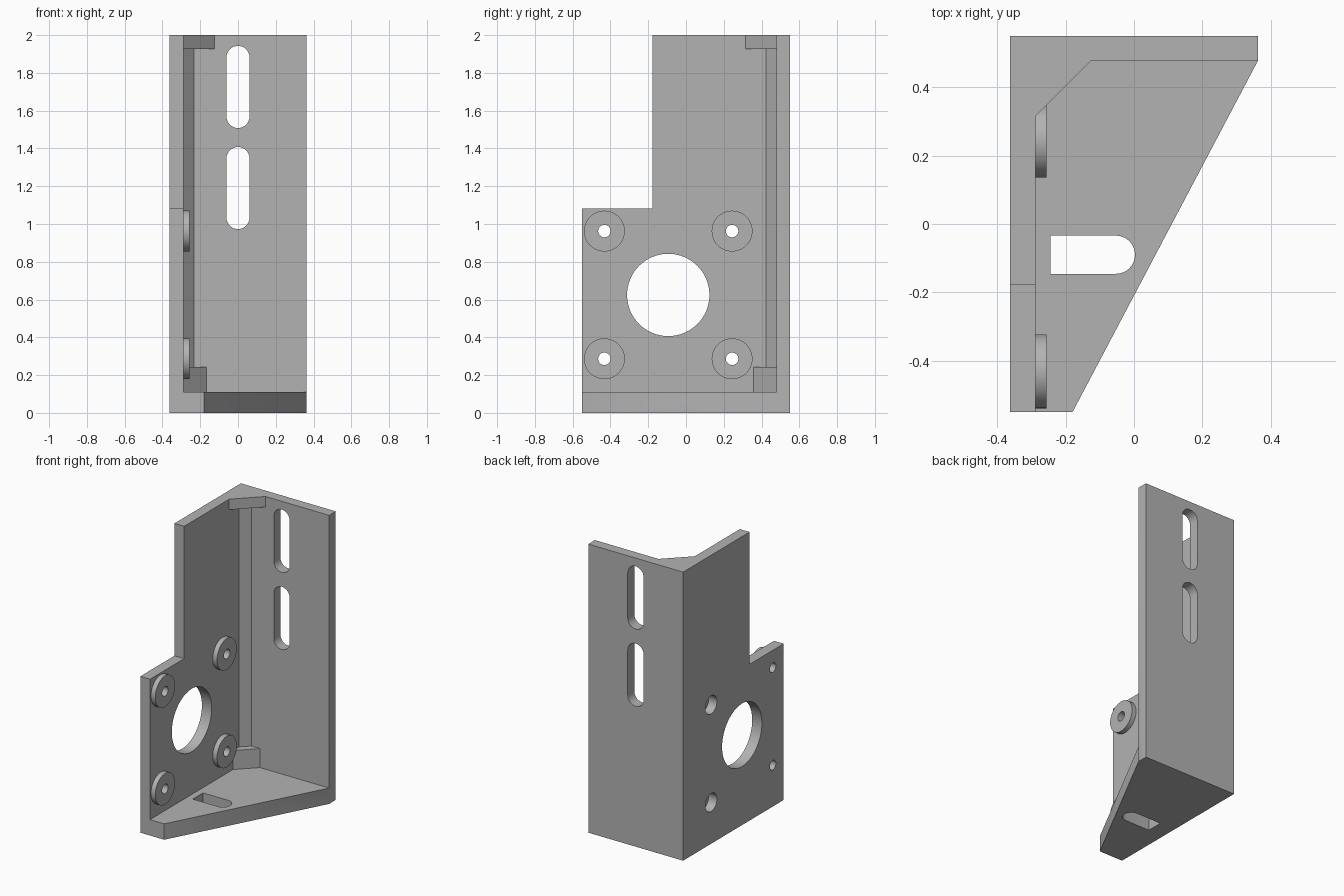
import bpy, bmesh, math
from mathutils import Vector

cube = bpy.data.objects.get("Cube")
if cube:
    bpy.data.objects.remove(cube, do_unlink=True)

# Single plain metal colour
metal = bpy.data.materials.new("plain grey metal")
metal.use_nodes = True
GREY = (0.45, 0.45, 0.45, 1)
metal.diffuse_color = GREY
metal.node_tree.nodes["Principled BSDF"].inputs["Base Color"].default_value = GREY

# Overall dimensions
W, D, H = 0.3635, 0.551, 2.0
IX, IY = -0.289, 0.479          # inner faces of the side and back plates
FLOOR = 0.11


def prism(name, outline, axis, lo, hi):
    """Extrude a 2D outline along an axis (0 = x, 1 = y, 2 = z)."""
    def place(p, t):
        c = list(p)
        c.insert(axis, t)
        return Vector(c)
    bm = bmesh.new()
    face = bm.faces.new([bm.verts.new(place(p, lo)) for p in outline])
    ext = bmesh.ops.extrude_face_region(bm, geom=[face])
    step = place((0, 0), hi - lo)
    bmesh.ops.translate(bm, vec=step, verts=[v for v in ext["geom"] if isinstance(v, bmesh.types.BMVert)])
    bmesh.ops.recalc_face_normals(bm, faces=bm.faces)
    mesh = bpy.data.meshes.new(name)
    bm.to_mesh(mesh)
    bm.free()
    mesh.materials.append(metal)
    obj = bpy.data.objects.new(name, mesh)
    bpy.context.collection.objects.link(obj)
    return obj


def arc(cx, cy, r, start=0, sweep=360, n=48):
    count = n if sweep == 360 else n + 1
    angles = [math.radians(start + sweep * i / n) for i in range(count)]
    return [(cx + r * math.cos(a), cy + r * math.sin(a)) for a in angles]


def rect(a0, b0, a1, b1):
    return [(a0, b0), (a1, b0), (a1, b1), (a0, b1)]


def combine(obj, tool, operation):
    """Apply a boolean and discard the helper."""
    mod = obj.modifiers.new("combine", "BOOLEAN")
    mod.operation, mod.solver, mod.object = operation, "EXACT", tool
    bpy.context.view_layer.objects.active = obj
    bpy.ops.object.modifier_apply(modifier=mod.name)
    bpy.data.objects.remove(tool, do_unlink=True)


def smooth(obj):
    bpy.ops.object.select_all(action="DESELECT")
    obj.select_set(True)
    bpy.context.view_layer.objects.active = obj
    bpy.ops.object.shade_smooth_by_angle(angle=math.radians(30))


def corner(name, leg, lo, hi):
    """Triangular fill in the inside corner, buried slightly in both plates."""
    e = 0.03
    outline = [(IX - e, IY + e), (IX - e, IY - leg), (IX, IY - leg),
               (IX + leg, IY), (IX + leg, IY + e)]
    return prism(name, outline, 2, lo, hi)


# Side plate with its stepped top
bracket = prism("bracket_body", [(-D, 0), (D, 0), (D, H), (-0.177, H),
                                 (-0.177, 1.083), (-D, 1.083)], 0, -W, IX)

# Back plate, sloping base, corner strip and gussets
parts = [
    prism("back_plate", rect(-W, IY, W, D), 2, 0, H),
    prism("base_plate", [(-W, -D), (-0.18, -D), (W, IY), (W, D), (-W, D)], 2, 0, FLOOR),
    corner("corner_strip", 0.056, 0.05, H - 0.03),
    corner("top_gusset", 0.164, 1.927, H),
    corner("bottom_gusset", 0.122, 0.05, 0.242),
]
for part in parts:
    combine(bracket, part, "UNION")

# Clean up coplanar seams left by joining
bm = bmesh.new()
bm.from_mesh(bracket.data)
bmesh.ops.remove_doubles(bm, verts=bm.verts, dist=0.0002)
bmesh.ops.dissolve_limit(bm, angle_limit=0.01, verts=bm.verts, edges=bm.edges)
bm.to_mesh(bracket.data)
bm.free()

# Two adjustment slots in the back plate
R = 0.061
for low, high in ((0.973, 1.408), (1.508, 1.943)):
    outline = arc(0, high - R, R, 0, 180, 16) + arc(0, low + R, R, 180, 180, 16)
    combine(bracket, prism("slot_cutter", outline, 1, 0.4, 0.7), "DIFFERENCE")

# Base slot, square at one end and round at the other
outline = arc(-0.053, -0.09, 0.056, -90, 180, 16) + [(-0.245, -0.034), (-0.245, -0.146)]
combine(bracket, prism("base_slot_cutter", outline, 2, -0.1, 0.2), "DIFFERENCE")

# Large central opening in the side plate
CY, CZ, PITCH = -0.094, 0.6245, 0.338
combine(bracket, prism("opening_cutter", arc(CY, CZ, 0.218, n=64), 0, -0.5, -0.2), "DIFFERENCE")

# Mounting holes with raised bosses; the rear pair is counterbored outside
for side, sy in (("front", -1), ("rear", 1)):
    for level, sz in (("lower", -1), ("upper", 1)):
        y, z = CY + sy * PITCH, CZ + sz * PITCH
        boss = prism(f"{side}_{level}_boss", arc(y, z, 0.108), 0, IX, -0.256)
        for target in (bracket, boss):
            hole = prism("hole_cutter", arc(y, z, 0.033, n=32), 0, -0.5, -0.2)
            combine(target, hole, "DIFFERENCE")
        if sy > 0:
            bore = prism("bore_cutter", arc(y, z, 0.063, n=32), 0, -0.5, IX - 0.012)
            combine(bracket, bore, "DIFFERENCE")
        smooth(boss)
smooth(bracket)
